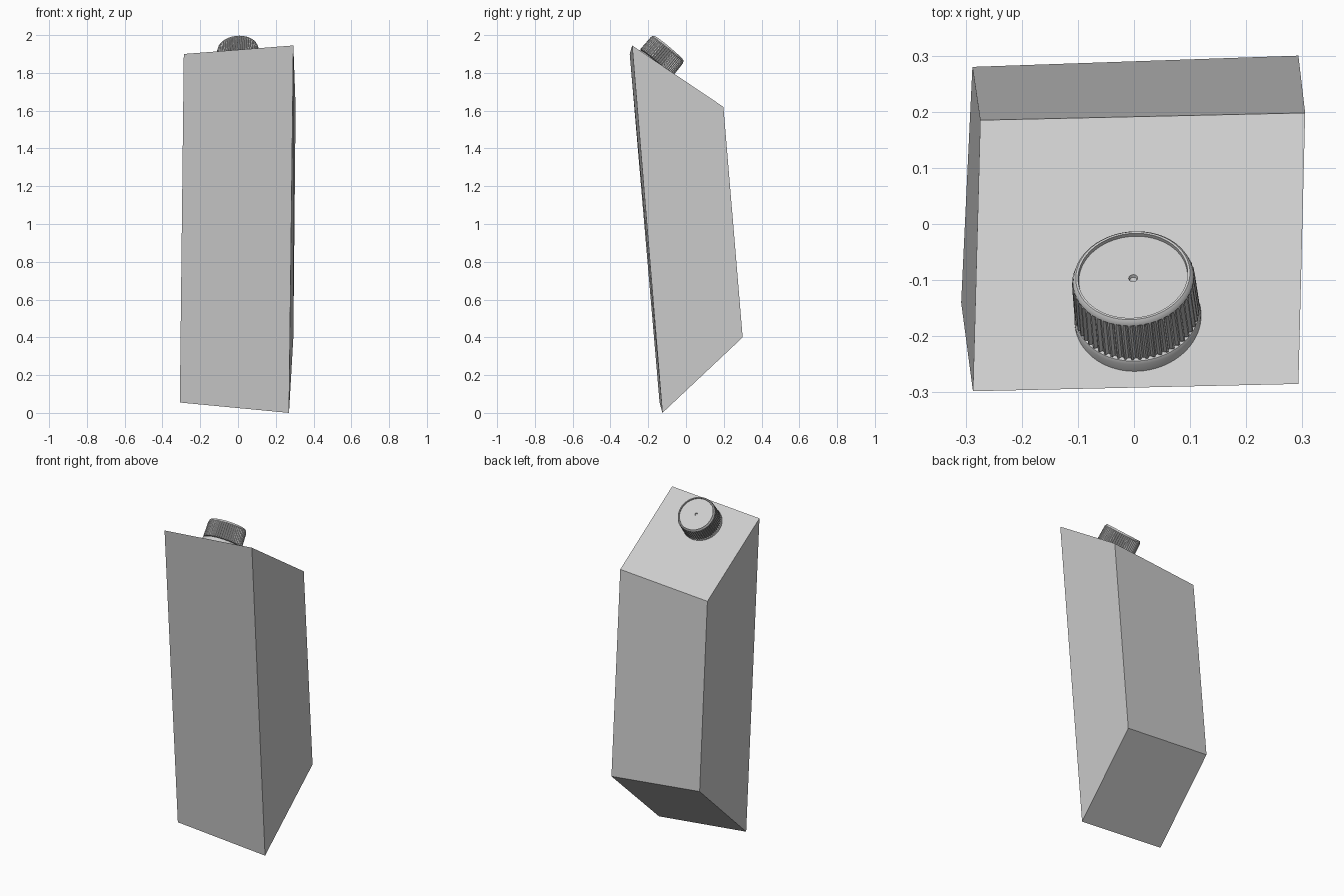
import bpy, bmesh, math
from mathutils import Vector, Matrix

cube = bpy.data.objects.get("Cube")
if cube:
    bpy.data.objects.remove(cube)

grey = bpy.data.materials.new("plain_grey")
grey.use_nodes = True
grey.diffuse_color = (0.6, 0.6, 0.6, 1)
grey.node_tree.nodes["Principled BSDF"].inputs["Base Color"].default_value = (0.6, 0.6, 0.6, 1)


def finish(name, bm, smooth=False):
    bmesh.ops.recalc_face_normals(bm, faces=bm.faces)
    mesh = bpy.data.meshes.new(name)
    bm.to_mesh(mesh)
    bm.free()
    mesh.materials.append(grey)
    ob = bpy.data.objects.new(name, mesh)
    bpy.context.collection.objects.link(ob)
    if smooth:
        bpy.ops.object.select_all(action='DESELECT')
        ob.select_set(True)
        bpy.context.view_layer.objects.active = ob
        bpy.ops.object.shade_smooth_by_angle(angle=math.radians(35))
    return ob


def lathe(name, profile, segments, rib_depth=0.0):
    """Turn (radius, height, ribbed) rows; ribbed rows get square grooves."""
    bm = bmesh.new()
    rings = []
    for radius, height, ribbed in profile:
        ring = []
        for i in range(segments):
            a = math.tau * i / segments
            r = radius - (rib_depth if ribbed and i % 4 > 1 else 0)
            ring.append(bm.verts.new((r * math.cos(a), r * math.sin(a), height)))
        rings.append(ring)
    for low, high in zip(rings, rings[1:]):
        for i in range(segments):
            j = (i + 1) % segments
            bm.faces.new((low[i], low[j], high[j], high[i]))
    bm.faces.new(rings[0][::-1])
    bm.faces.new(rings[-1])
    return finish(name, bm, True)


# Carton body: a box whose corners are moved to the slanted shape
# Keys are the sides the corner lies on: x, y, z
corners = {
    (-1, -1, -1): (-0.308, -0.14, 0.055),
    (1, -1, -1): (0.27, -0.125, 0.0),
    (-1, 1, -1): (-0.288, 0.28, 0.455),
    (1, 1, -1): (0.293, 0.30, 0.40),
    (-1, -1, 1): (-0.287, -0.298, 1.90),
    (1, -1, 1): (0.293, -0.285, 1.945),
    (-1, 1, 1): (-0.274, 0.185, 1.575),
    (1, 1, 1): (0.305, 0.198, 1.62),
}
bm = bmesh.new()
bmesh.ops.create_cube(bm, size=2)
for v in bm.verts:
    v.co = corners[tuple(round(c) for c in v.co)]
finish("carton_body", bm)

# Screw cap placement: heights below are measured from the top of the cap
axis = Vector((-0.075, 0.64, 0.766)).normalized()
place = Matrix.Translation((-0.002, -0.092, 1.931)) @ axis.to_track_quat('Z', 'Y').to_matrix().to_4x4()

# Ribbed cap with a rounded rim, recessed lid and small centre dimple
cap = lathe("screw_cap", [
    (0.106, -0.102, False), (0.112, -0.1, True), (0.110, -0.016, True),
    (0.108, -0.01, False), (0.106, -0.004, False), (0.102, 0, False),
    (0.098, 0, False), (0.097, -0.007, False), (0.008, -0.007, False),
    (0.006, -0.012, False), (0.002, -0.014, False)], 54 * 4, 0.006)

# Security ring under the cap
ring = lathe("cap_ring", [
    (0.110, -0.145, False), (0.113, -0.142, False), (0.113, -0.112, False),
    (0.110, -0.106, False), (0.104, -0.104, False)], 72)

for part in (cap, ring):
    part.matrix_world = place
